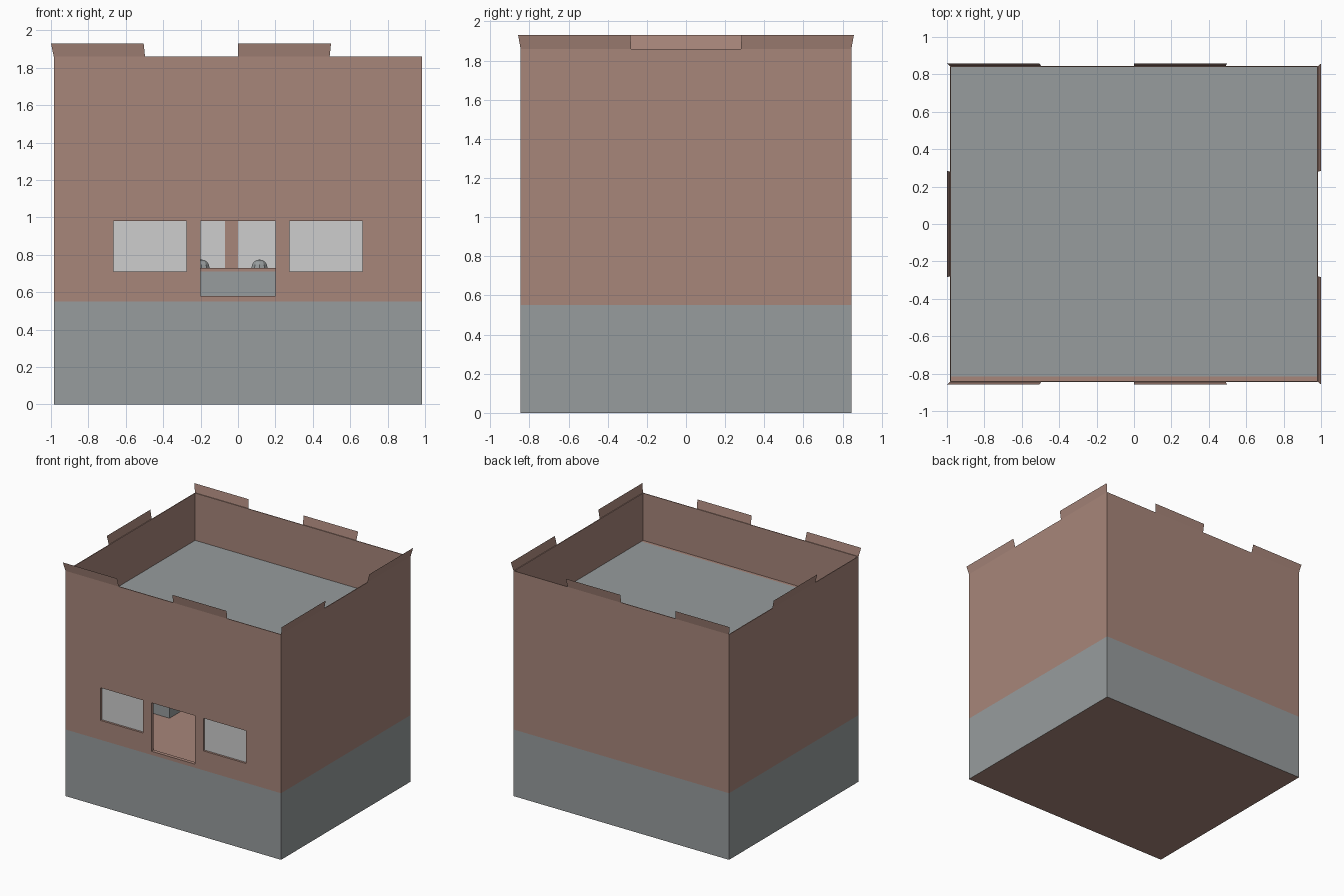
import bpy, bmesh, math
from mathutils import Vector

if "Cube" in bpy.data.objects:
    bpy.data.objects.remove(bpy.data.objects["Cube"])


def material(name, rgb):
    m = bpy.data.materials.new(name)
    m.diffuse_color = (*rgb, 1)
    m.use_nodes = True
    m.node_tree.nodes["Principled BSDF"].inputs["Base Color"].default_value = m.diffuse_color
    return m


CLAY = material("clay_brown", (0.39, 0.238, 0.195))
STONE = material("stone_grey", (0.31, 0.332, 0.337))
PANE = material("pale_grey", (0.61, 0.61, 0.61))

X, Y = 0.985, 0.845            # outer half sizes
BASE, ROOF, TOP = 0.55, 1.47, 1.86
T = 0.006                      # thin wall sheet


def finish(name, bm, *mats):
    bmesh.ops.recalc_face_normals(bm, faces=bm.faces)
    me = bpy.data.meshes.new(name)
    bm.to_mesh(me)
    bm.free()
    for m in mats:
        me.materials.append(m)
    ob = bpy.data.objects.new(name, me)
    bpy.context.collection.objects.link(ob)
    return ob


def boxes(name, specs, *mats):
    """One object made of boxes given as (x0, x1, y0, y1, z0, z1)."""
    bm = bmesh.new()
    for x0, x1, y0, y1, z0, z1 in specs:
        vs = bmesh.ops.create_cube(bm, size=1)["verts"]
        for v in vs:
            v.co = Vector(((x0 + x1) / 2 + v.co.x * (x1 - x0),
                           (y0 + y1) / 2 + v.co.y * (y1 - y0),
                           (z0 + z1) / 2 + v.co.z * (z1 - z0)))
    return finish(name, bm, *mats)


# grey foundation with a brown underside
base = boxes("foundation", [(-X, X, -Y, Y, 0, BASE)], STONE, CLAY)
for p in base.data.polygons:
    p.material_index = 1 if p.normal.z < -0.5 else 0

# side and back walls, rising into the parapet
for s, name in ((-1, "left_wall"), (1, "right_wall")):
    xs = sorted((s * X, s * (X - T)))
    boxes(name, [(*xs, -Y, Y, BASE, TOP)], CLAY)
boxes("back_wall", [(-X + T, X - T, Y - T, Y, BASE, TOP)], CLAY)

# thick front wall built around the window and door openings
IN = -0.815
WIN_Z, HEAD, SILL = 0.71, 0.98, 0.58
a, b, d = 0.665, 0.275, 0.2
front = [(-X + T, X - T, -Y, IN, HEAD, ROOF), (-X + T, X - T, -Y, IN, BASE, SILL)]
for s in (-1, 1):
    for x0, x1, z0 in ((a, X - T, SILL), (d, b, SILL)):
        front.append((*sorted((s * x0, s * x1)), -Y, IN, z0, HEAD))
    front.append((*sorted((s * a, s * b)), -Y, IN, SILL, WIN_Z))
boxes("front_wall", front, CLAY)
boxes("front_parapet", [(-X + T, X - T, -Y, -Y + T, ROOF, TOP)], CLAY)

# window panes
for s, name in ((-1, "left_window"), (1, "right_window")):
    boxes(name, [(*sorted((s * a, s * b)), -0.828, -0.82, WIN_Z, HEAD)], PANE)

# flat roof below the parapet
boxes("roof", [(-X + T, X - T, IN, Y - T, ROOF - 0.01, ROOF)], STONE)


# flared battlements on each side
def battlements(name, runs):
    bm = bmesh.new()
    for p, q in runs:
        low = [Vector((*p, TOP)), Vector((*q, TOP))]
        high = [Vector((v.x * 1.015, v.y * 1.015, 1.93)) for v in low]
        bm.faces.new([bm.verts.new(c) for c in (low[0], low[1], high[1], high[0])])
    return finish(name, bm, CLAY)


for s, name in ((-1, "front_battlements"), (1, "back_battlements")):
    battlements(name, [((-X, s * Y), (-0.497, s * Y)), ((0, s * Y), (0.49, s * Y))])
battlements("right_battlements", [((X, -Y), (X, -0.28)), ((X, 0.28), (X, Y))])
battlements("left_battlements", [((-X, -0.28), (-X, 0.28))])

# room seen through the door: floor, counters, back panels
R = 0.95
boxes("room_floor", [(-R, R, IN, Y - T, BASE, 0.575)], CLAY)
boxes("counter", [(-R, R, 0.15, 0.35, 0.575, 0.71),
                  (-R, -0.43, -0.28, 0.15, 0.575, 0.71)], STONE)
boxes("counter_top", [(-R, R, 0.15, 0.35, 0.71, 0.73)], CLAY)
boxes("back_panels", [(-R, -0.07, 0.44, 0.45, 0.575, 1.1),
                      (0, R, 0.44, 0.45, 0.575, 1.1)], PANE)
boxes("panel_post", [(-0.07, 0, 0.44, 0.45, 0.575, 1.1)], CLAY)

# small domes on the counter
for i, x in enumerate((-0.195, 0.115)):
    bm = bmesh.new()
    bmesh.ops.create_uvsphere(bm, u_segments=10, v_segments=8, radius=0.045)
    bmesh.ops.bisect_plane(bm, geom=bm.verts[:] + bm.edges[:] + bm.faces[:],
                           plane_co=(0, 0, 0), plane_no=(0, 0, -1), clear_outer=True)
    bmesh.ops.translate(bm, verts=bm.verts, vec=(x, 0.25, 0.73))
    finish("counter_dome_%d" % (i + 1), bm, STONE)
